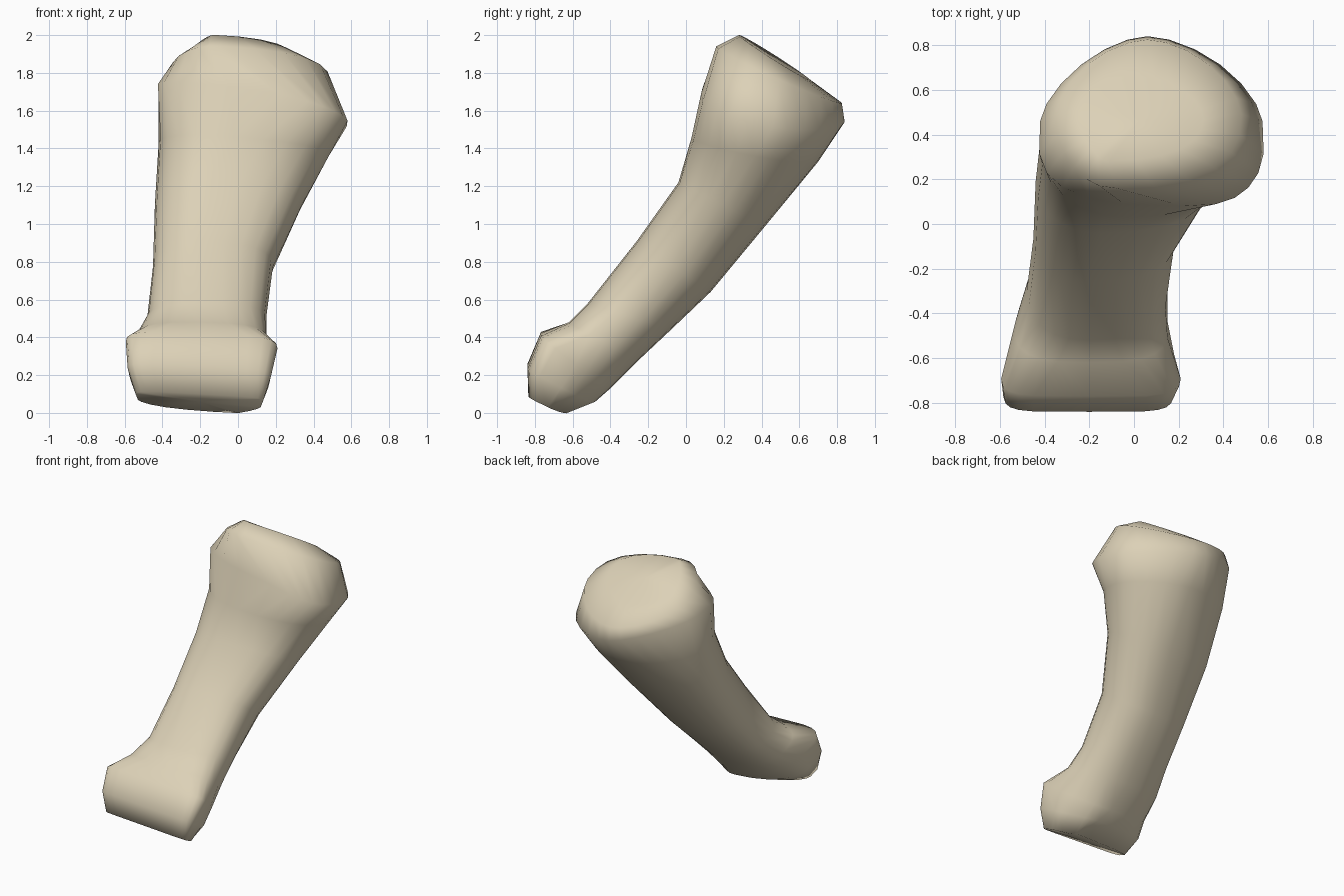
import bpy, bmesh, math
from mathutils import Vector

cube = bpy.data.objects.get("Cube")
if cube:
    bpy.data.objects.remove(cube, do_unlink=True)

SEGMENTS = 24

# Sections: front (y, z), back (y, z), x range, x of front and back crest,
# side tilt, front and back squareness, widening towards the front
SECTIONS = [
    ((-.835, .10), (-.63, .00), (-.53, .12), (-.20, -.02), -.06, (6, 1.7), .08),
    ((-.84, .25), (-.48, .06), (-.57, .16), (-.20, -.08), -.06, (6, 2.1), .08),
    ((-.77, .42), (-.40, .13), (-.565, .18), (-.20, -.13), -.05, (5, 2.2), .16),
    ((-.62, .48), (-.25, .28), (-.53, .15), (-.20, -.15), -.02, (3, 2.3), .06),
    ((-.52, .58), (-.08, .44), (-.48, .15), (-.20, -.12), 0, (2.4, 2.2), 0),
    ((-.26, .91), (.13, .64), (-.45, .185), (-.20, -.08), 0, (2.3, 2.2), 0),
    ((-.04, 1.22), (.42, .99), (-.44, .34), (-.15, .02), 0, (2.3, 2.1), 0),
    ((.03, 1.46), (.70, 1.33), (-.42, .48), (-.02, .08), -.08, (2.2, 1.9), .03),
    ((.08, 1.69), (.84, 1.54), (-.42, .575), (.22, .06), -.2, (2.8, 1.7), .09),
    ((.16, 1.94), (.825, 1.64), (-.35, .48), (-.08, .06), -.06, (2.1, 1.75), .07),
    ((.28, 2.00), (.66, 1.76), (-.25, .31), (-.11, .03), -.05, (2.0, 1.8), 0),
]


def signed_power(value, exponent):
    return math.copysign(abs(value) ** exponent, value)


def section_points(front, back, span, crests, tilt, square, widen):
    """Closed skewed superellipse lying across the shaft."""
    centre_x, half_x = sum(span) / 2, (span[1] - span[0]) / 2
    front, back = Vector((0, *front)), Vector((0, *back))
    for i in range(SEGMENTS):
        angle = math.tau * i / SEGMENTS
        side = 0 if math.sin(angle) > 0 else 1
        u = signed_power(math.cos(angle), 2 / square[side])
        v = signed_power(math.sin(angle), 2 / square[side])
        point = (front + back) / 2 + (front - back) / 2 * v
        point.x = centre_x + half_x * u * (1 + widen * v)
        point.x += (crests[side] - centre_x) * v * v * (1 - abs(u))
        point.z += tilt * half_x * u
        yield point


# Bone: loft through all sections, closed at both ends
bm = bmesh.new()
rings = [[bm.verts.new(p) for p in section_points(*s)] for s in SECTIONS]
for low, high in zip(rings, rings[1:]):
    for i in range(SEGMENTS):
        j = (i + 1) % SEGMENTS
        bm.faces.new((low[i], low[j], high[j], high[i]))
for ring in (rings[0], rings[-1]):
    cap = bm.faces.new(ring)
    bmesh.ops.poke(bm, faces=[cap])
bmesh.ops.recalc_face_normals(bm, faces=bm.faces)

mesh = bpy.data.meshes.new("bone")
bm.to_mesh(mesh)
bm.free()
bone = bpy.data.objects.new("bone", mesh)
bpy.context.collection.objects.link(bone)

# Bone colour
colour = (.72, .64, .475, 1)
material = bpy.data.materials.new("warm ivory")
material.use_nodes = True
material.diffuse_color = colour
shader = next(n for n in material.node_tree.nodes if n.type == 'BSDF_PRINCIPLED')
shader.inputs["Base Color"].default_value = colour
mesh.materials.append(material)

# Soft shading, keeping only the crispest rims
bpy.ops.object.select_all(action='DESELECT')
bone.select_set(True)
bpy.context.view_layer.objects.active = bone
bpy.ops.object.shade_smooth_by_angle(angle=math.radians(75))
